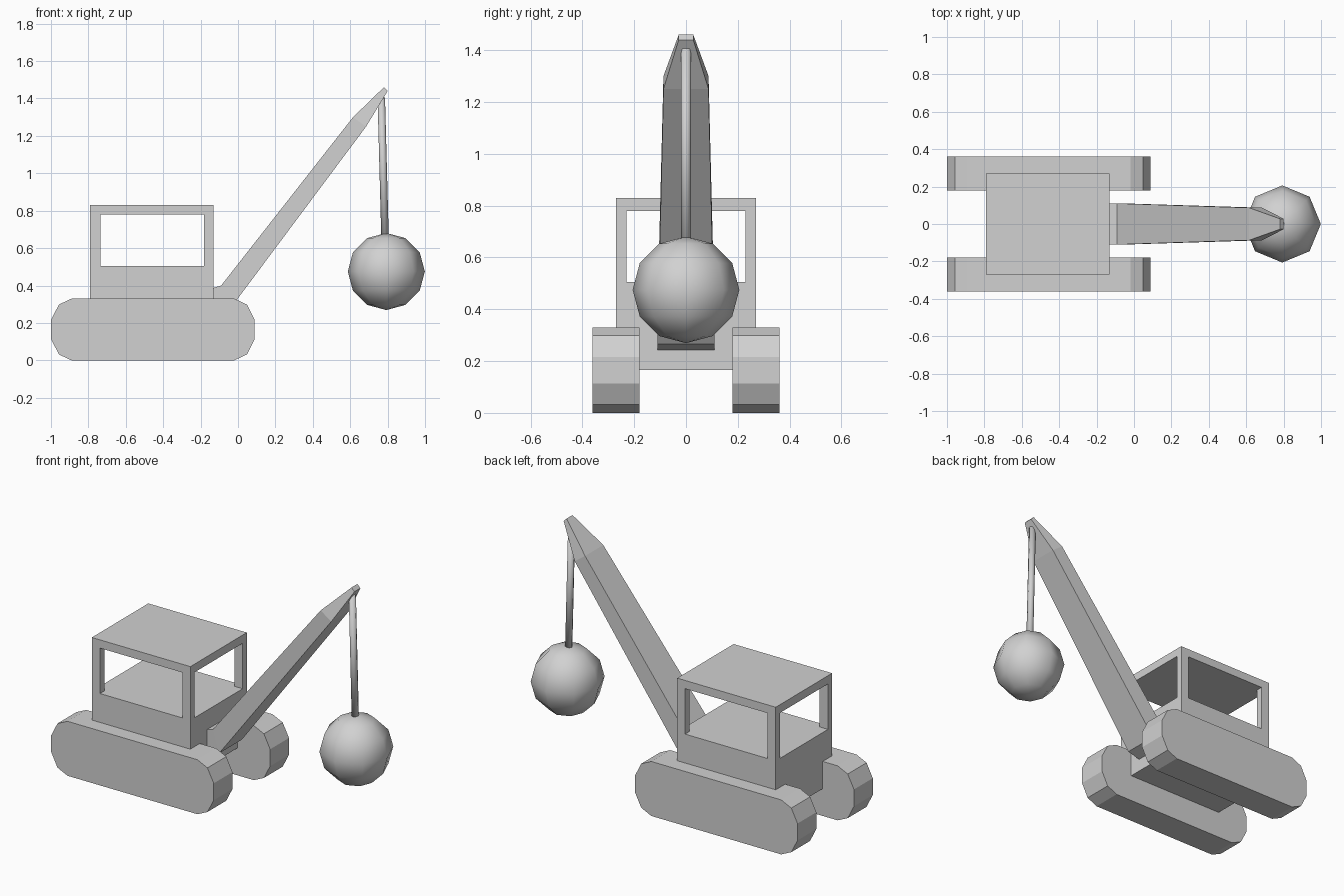
import bpy, bmesh, math
from mathutils import Vector

if "Cube" in bpy.data.objects:
    bpy.data.objects.remove(bpy.data.objects["Cube"], do_unlink=True)

grey = bpy.data.materials.new("plain_grey")
grey.use_nodes = True
grey.diffuse_color = (0.64, 0.64, 0.64, 1)
grey.node_tree.nodes["Principled BSDF"].inputs["Base Color"].default_value = (0.64, 0.64, 0.64, 1)


def finish(name, bm, smooth=False):
    bmesh.ops.recalc_face_normals(bm, faces=bm.faces)
    mesh = bpy.data.meshes.new(name)
    bm.to_mesh(mesh)
    bm.free()
    for p in mesh.polygons:
        p.use_smooth = smooth
    mesh.materials.append(grey)
    obj = bpy.data.objects.new(name, mesh)
    bpy.context.collection.objects.link(obj)
    return obj


def loft(name, rings):
    """Skin a row of equal-sized point rings and cap both ends."""
    bm = bmesh.new()
    rows = [[bm.verts.new(p) for p in ring] for ring in rings]
    n = len(rows[0])
    for a, b in zip(rows, rows[1:]):
        for i in range(n):
            j = (i + 1) % n
            bm.faces.new((a[i], a[j], b[j], b[i]))
    bm.faces.new(rows[0])
    bm.faces.new(rows[-1])
    return finish(name, bm)


# Tracks: rounded ends made of five flats each
outline = []
for cx, start in ((-0.02, -90), (-0.89, 90)):
    for k in range(6):
        a = math.radians(start + 36 * k)
        outline.append((cx + 0.115 * math.cos(a), 0.165 + 0.165 * math.sin(a)))
for name, y0, y1 in (("left_side_track", 0.18, 0.36), ("right_side_track", -0.36, -0.18)):
    loft(name, [[(x, y, z) for x, z in outline] for y in (y0, y1)])

# Cab: a solid block with one cross-shaped cut that opens all four windows
X0, X1, W = -0.79, -0.13, 0.27
block = [(X0, -W), (X1, -W), (X1, W), (X0, W)]
cab = loft("cab", [[(x, y, z) for x, y in block] for z in (0.165, 0.83)])

a, b, w, o = X0 + 0.055, X1 - 0.053, 0.23, 0.1
cross = [(X0 - o, -w), (a, -w), (a, -W - o), (b, -W - o), (b, -w), (X1 + o, -w),
         (X1 + o, w), (b, w), (b, W + o), (a, W + o), (a, w), (X0 - o, w)]
cutter = loft("window_cutter", [[(x, y, z) for x, y in cross] for z in (0.505, 0.78)])
cutter.hide_render = True
cut = cab.modifiers.new("windows", "BOOLEAN")
cut.operation = "DIFFERENCE"
cut.solver = "EXACT"
cut.object = cutter
bpy.context.view_layer.objects.active = cab
bpy.ops.object.modifier_apply(modifier=cut.name)
bpy.data.objects.remove(cutter, do_unlink=True)

# Boom: upper point, lower point and half width at each station
stations = [((-0.14, 0.385), (-0.14, 0.24), 0.11),
            ((-0.09, 0.40), (-0.05, 0.265), 0.11),
            ((0.615, 1.30), (0.685, 1.25), 0.087),
            ((0.78, 1.46), (0.80, 1.44), 0.028)]
loft("boom", [[(u[0], -h, u[1]), (u[0], h, u[1]), (l[0], h, l[1]), (l[0], -h, l[1])]
              for u, l, h in stations])

# Cable, leaning slightly
low, high = Vector((0.787, 0, 0.62)), Vector((0.766, 0, 1.405))
bm = bmesh.new()
bmesh.ops.create_cone(bm, cap_ends=True, segments=8, radius1=0.02, radius2=0.02,
                      depth=(high - low).length)
cable = finish("cable", bm, smooth=True)
cable.location = (low + high) / 2
cable.rotation_euler = (high - low).to_track_quat("Z", "Y").to_euler()

# Wrecking ball
bm = bmesh.new()
bmesh.ops.create_uvsphere(bm, u_segments=8, v_segments=6, radius=0.206)
ball = finish("wrecking_ball", bm, smooth=True)
ball.location = (0.793, 0, 0.475)
